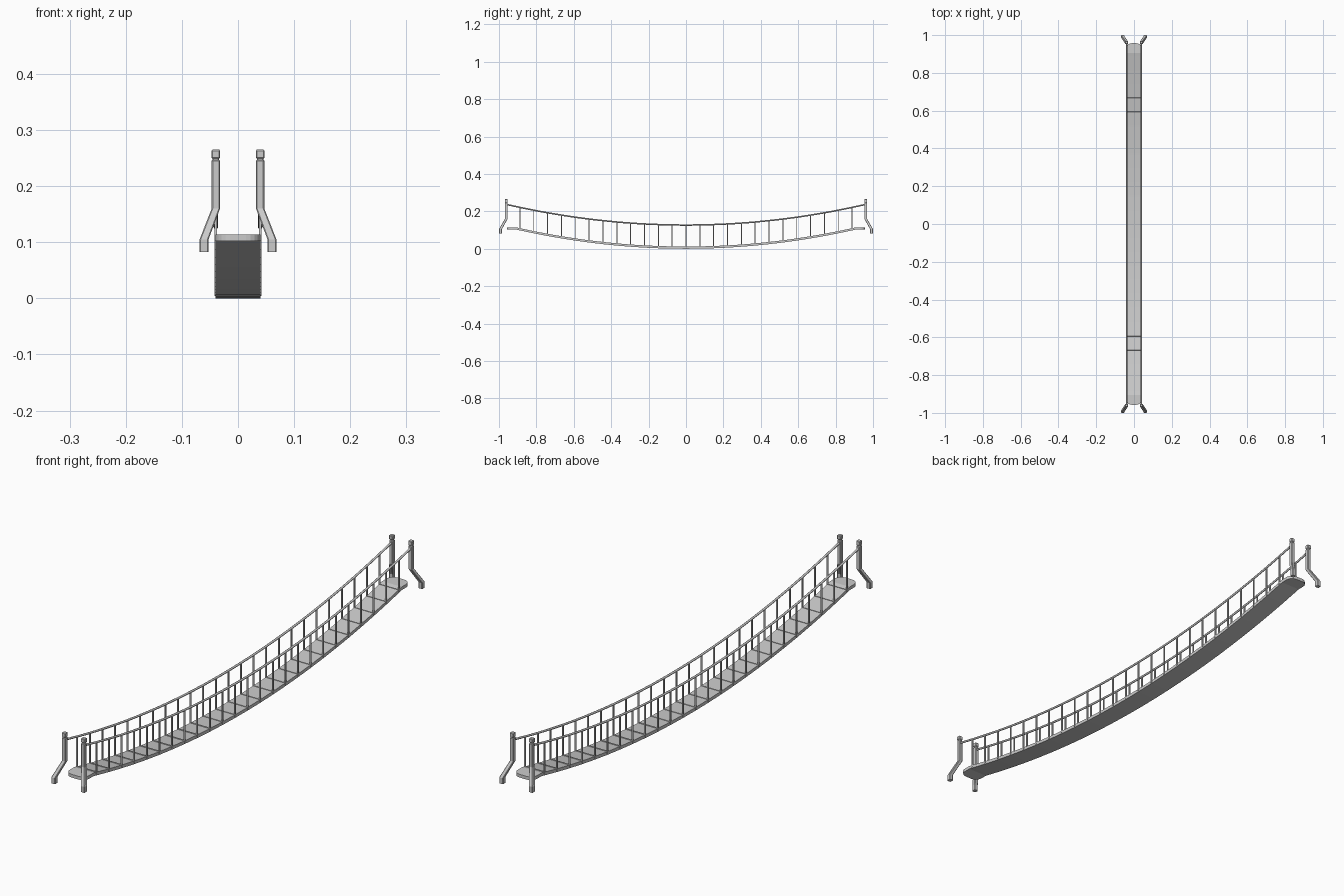
import bpy, bmesh, math

if "Cube" in bpy.data.objects:
    bpy.data.objects.remove(bpy.data.objects["Cube"])

SP = 0.074          # spacing of the hangers
DECK_T = 0.012      # deck thickness
HALF_W = 0.04
END = 0.957


def deck_top(y):
    return DECK_T + 0.102 * (min(abs(y), 0.905) / 0.905) ** 2


def rope_z(y):
    return 0.127 + 0.11 * (y / 0.958) ** 2


def loft(name, rings, smooth=False):
    # Skin a list of closed rings and cap both ends
    bm = bmesh.new()
    rows = [[bm.verts.new(p) for p in r] for r in rings]
    n = len(rows[0])
    for a, b in zip(rows, rows[1:]):
        for i in range(n):
            bm.faces.new((a[i], a[(i + 1) % n], b[(i + 1) % n], b[i]))
    bm.faces.new(rows[0])
    bm.faces.new(rows[-1][::-1])
    bmesh.ops.recalc_face_normals(bm, faces=bm.faces)
    me = bpy.data.meshes.new(name)
    bm.to_mesh(me)
    bm.free()
    ob = bpy.data.objects.new(name, me)
    bpy.context.collection.objects.link(ob)
    if smooth:
        for p in me.polygons:
            p.use_smooth = len(p.vertices) == 4
    return ob


def boxes(name, items):
    # Many boxes in one mesh: centre, size, tilt about x
    bm = bmesh.new()
    for c, s, tilt in items:
        vs = []
        for z in (-.5, .5):
            for x, y in ((-.5, -.5), (.5, -.5), (.5, .5), (-.5, .5)):
                ly, lz = y * s[1], z * s[2]
                vs.append(bm.verts.new((c[0] + x * s[0],
                                        c[1] + ly * math.cos(tilt) - lz * math.sin(tilt),
                                        c[2] + ly * math.sin(tilt) + lz * math.cos(tilt))))
        for f in ((3, 2, 1, 0), (4, 5, 6, 7), (0, 1, 5, 4), (1, 2, 6, 5), (2, 3, 7, 6), (3, 0, 4, 7)):
            bm.faces.new([vs[i] for i in f])
    me = bpy.data.meshes.new(name)
    bm.to_mesh(me)
    bm.free()
    ob = bpy.data.objects.new(name, me)
    bpy.context.collection.objects.link(ob)
    return ob


# Sagging deck with rounded end corners
R = 0.026
half = [(SP * i, HALF_W) for i in range(1, 13)] + [(0.905, HALF_W)]
for k in range(6):
    a = math.radians(90 * k / 5)
    half.append((END - R + R * math.sin(a), HALF_W - R + R * math.cos(a)))
stations = [(-y, w) for y, w in reversed(half)] + [(0, HALF_W)] + half
loft("deck", [[(-w, y, deck_top(y)), (w, y, deck_top(y)),
               (w, y, deck_top(y) - DECK_T), (-w, y, deck_top(y) - DECK_T)]
              for y, w in stations])

# Hangers and the ties laid across the deck
ties, hangers = [], []
for i in range(-12, 13):
    y = i * SP
    top = deck_top(y)
    tilt = math.atan(2 * 0.102 * y / 0.905 ** 2)
    ties.append(((0, y, top), (2 * HALF_W, 0.005, 0.004), tilt))
    for s in (-1, 1):
        lo, hi = top - 0.008, rope_z(y)
        hangers.append(((s * 0.0395, y, (lo + hi) / 2), (0.005, 0.005, hi - lo), 0))
boxes("deck_ties", ties)
boxes("hangers", hangers)

# Hand ropes
for s, side in ((-1, "left"), (1, "right")):
    rings = []
    for i in range(-26, 27):
        y = 0.958 * i / 26
        rings.append([(s * 0.0395 + 0.004 * math.cos(a), y, rope_z(y) + 0.004 * math.sin(a))
                      for a in (math.tau * k / 8 for k in range(8))])
    loft("hand_rope_" + side, rings, smooth=True)


# Cranked end posts with a neck and cap
def section(x, y, z, h, sx, sy):
    b = min(0.002, h * 0.3)
    pts = [(h, -h + b), (h, h - b), (h - b, h), (-h + b, h),
           (-h, h - b), (-h, -h + b), (-h + b, -h), (h - b, -h)]
    return [(sx * (x + px), sy * (y + py), z) for px, py in pts]


profile = [(0.0605, 0.992, 0.083, 0.0080), (0.0605, 0.992, 0.105, 0.0080),
           (0.0395, 0.961, 0.160, 0.0075), (0.0395, 0.961, 0.245, 0.0075),
           (0.0395, 0.961, 0.247, 0.0060), (0.0395, 0.961, 0.249, 0.0060),
           (0.0395, 0.961, 0.251, 0.0078), (0.0395, 0.961, 0.263, 0.0078),
           (0.0395, 0.961, 0.265, 0.0060)]
for sx, side in ((-1, "left"), (1, "right")):
    for sy, end in ((-1, "front"), (1, "back")):
        loft(f"post_{end}_{side}", [section(*p, sx, sy) for p in profile])
